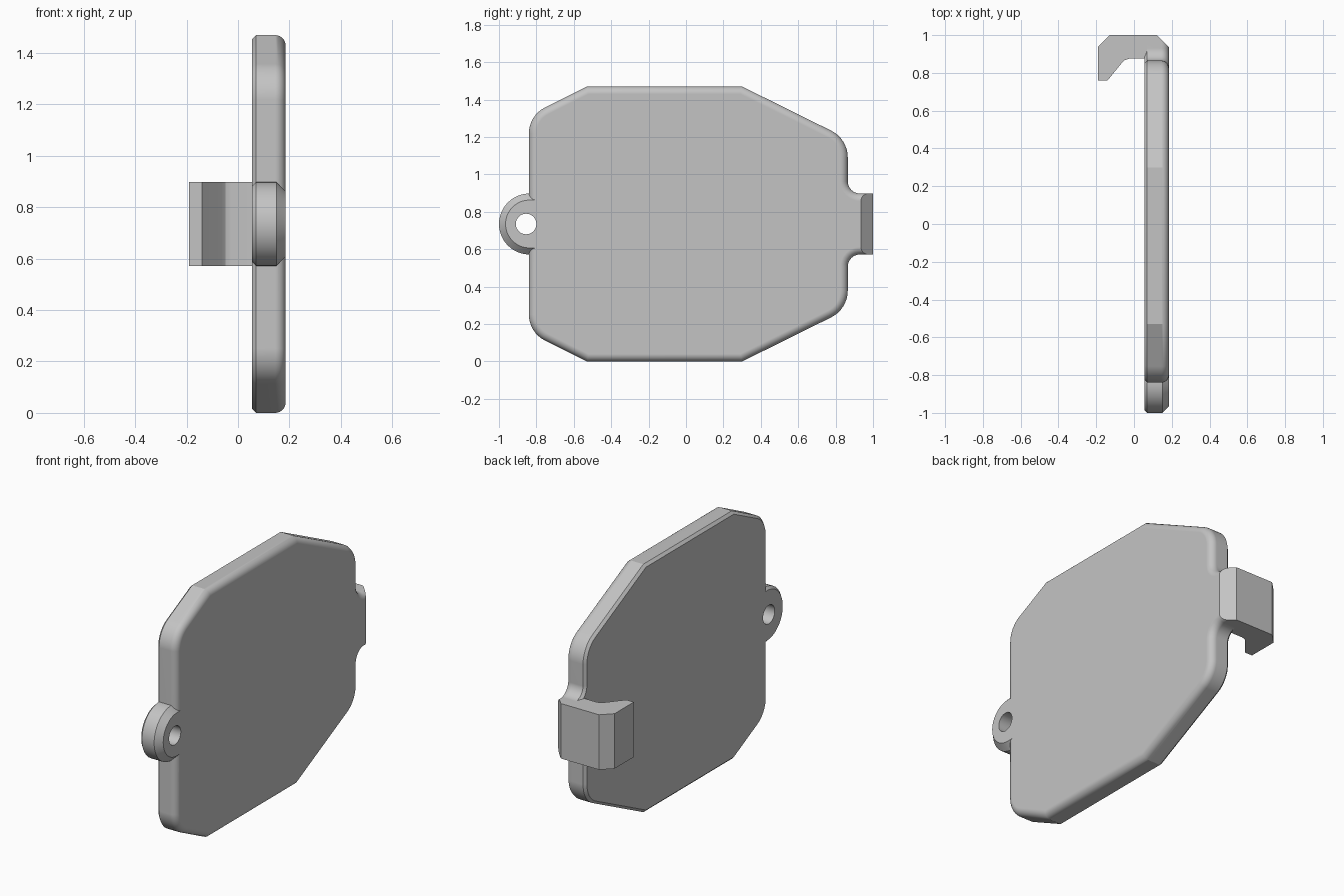
import bpy, bmesh, math
from mathutils import Vector

old = bpy.data.objects.get("Cube")
if old:
    bpy.data.objects.remove(old, do_unlink=True)

grey = bpy.data.materials.new("plain grey")
grey.use_nodes = True
GREY = (0.55, 0.55, 0.55, 1)
grey.diffuse_color = GREY
grey.node_tree.nodes["Principled BSDF"].inputs["Base Color"].default_value = GREY

MID = 0.735          # height of the plate's middle line
BACK, FACE = 0.055, 0.185   # plate thickness along x


def rounded(corners, steps=8):
    """Closed outline from (y, z, radius) corners, each replaced by an arc."""
    out = []
    for i, (y, z, r) in enumerate(corners):
        p = Vector((y, z))
        if r == 0:
            out.append(p)
            continue
        a = (Vector(corners[i - 1][:2]) - p).normalized()
        b = (Vector(corners[(i + 1) % len(corners)][:2]) - p).normalized()
        half = a.angle(b) / 2
        centre = p + (a + b).normalized() * r / math.sin(half)
        t = r / math.tan(half)
        start, end = p + a * t - centre, p + b * t - centre
        out += [centre + start.lerp(end, k / steps).normalized() * r
                for k in range(steps + 1)]
    return out


def inset(outline, d):
    """Move a counter-clockwise outline inward by d."""
    out = []
    for i, p in enumerate(outline):
        e1 = (p - outline[i - 1]).normalized()
        e2 = (outline[(i + 1) % len(outline)] - p).normalized()
        n1, n2 = Vector((-e1.y, e1.x)), Vector((-e2.y, e2.x))
        out.append(p + (n1 + n2) / (1 + n1.dot(n2)) * d)
    return out


def loft(outline, layers):
    """Stack inset copies of a (y, z) outline along x and cap the ends."""
    bm = bmesh.new()
    rings = [[bm.verts.new((x, q.x, q.y)) for q in inset(outline, d)]
             for x, d in layers]
    n = len(outline)
    for lo, hi in zip(rings, rings[1:]):
        for i in range(n):
            j = (i + 1) % n
            bm.faces.new((lo[i], lo[j], hi[j], hi[i]))
    bm.faces.new(rings[0][::-1])
    bm.faces.new(rings[-1])
    return bm


def finish(bm, name, cutter=None):
    bmesh.ops.recalc_face_normals(bm, faces=bm.faces)
    mesh = bpy.data.meshes.new(name)
    bm.to_mesh(mesh)
    bm.free()
    mesh.materials.append(grey)
    obj = bpy.data.objects.new(name, mesh)
    bpy.context.collection.objects.link(obj)
    bpy.ops.object.select_all(action='DESELECT')
    obj.select_set(True)
    bpy.context.view_layer.objects.active = obj
    if cutter:
        cut = obj.modifiers.new("hole", 'BOOLEAN')
        cut.operation, cut.solver, cut.object = 'DIFFERENCE', 'EXACT', cutter
        bpy.ops.object.modifier_apply(modifier=cut.name)
    bpy.ops.object.shade_smooth_by_angle(angle=math.radians(25))
    weighted = obj.modifiers.new("even shading", 'WEIGHTED_NORMAL')
    weighted.keep_sharp = True
    return obj


# Cutter for the screw hole
bpy.ops.mesh.primitive_cylinder_add(vertices=40, radius=0.055, depth=0.6,
                                    location=(0.1, -0.855, MID),
                                    rotation=(0, math.pi / 2, 0))
cutter = bpy.context.object
cutter.name = "hole_cutter"
cutter.hide_render = True

# Cover plate with a filleted neck, rounded face and thin back chamfer
upper = [(1.06, 0.163, 0), (0.865, 0.163, 0.065), (0.865, 0.455, 0.16),
         (0.3, MID, 0), (-0.53, MID, 0), (-0.84, 0.58, 0.155)]
corners = [(y, MID + h, r) for y, h, r in upper]
corners += [(y, MID - h, r) for y, h, r in reversed(upper)]
R = 0.04
layers = [(BACK, 0.015), (BACK + 0.015, 0)]
for k in range(7):
    a = k / 6 * math.pi / 2
    layers.append((FACE - R + R * math.sin(a), R - R * math.cos(a)))
plate = loft(rounded(corners), layers)

# Trim the neck square at its end, then with a sloping corner
for co, no in (((0, 1, 0), (0, 1, 0)), ((FACE, 0.935, 0), (1, 1, 0))):
    geom = plate.verts[:] + plate.edges[:] + plate.faces[:]
    bmesh.ops.bisect_plane(plate, geom=geom, plane_co=co,
                           plane_no=Vector(no).normalized(), clear_outer=True)
    rim = [e for e in plate.edges if e.is_boundary]
    bmesh.ops.holes_fill(plate, edges=rim, sides=0)
finish(plate, "cover_plate", cutter)

# Screw lug with a chamfered rim
LUG = 0.163
arc = [Vector((-1 + LUG + LUG * math.cos(a), MID + LUG * math.sin(a)))
       for a in (math.pi * (0.5 + k / 24) for k in range(25))]
lug_outline = arc + [Vector((-0.765, MID - LUG)), Vector((-0.765, MID + LUG))]
lug = loft(lug_outline, [(BACK, 0.015), (BACK + 0.015, 0),
                         (FACE - 0.035, 0), (FACE, 0.035)])
finish(lug, "screw_lug", cutter)

# Snap hook reaching behind the plate
profile = [(0.1, 1), (-0.13, 1), (-0.19, 0.94), (-0.19, 0.76), (-0.14, 0.76),
           (-0.065, 0.852), (-0.048, 0.868), (-0.025, 0.875), (0.1, 0.875)]
hook = bmesh.new()
side = hook.faces.new([hook.verts.new((x, y, MID - LUG)) for x, y in profile])
top = bmesh.ops.extrude_face_region(hook, geom=[side])["geom"]
bmesh.ops.translate(hook, vec=(0, 0, 2 * LUG),
                    verts=[v for v in top if isinstance(v, bmesh.types.BMVert)])
finish(hook, "snap_hook")

bpy.data.objects.remove(cutter, do_unlink=True)
